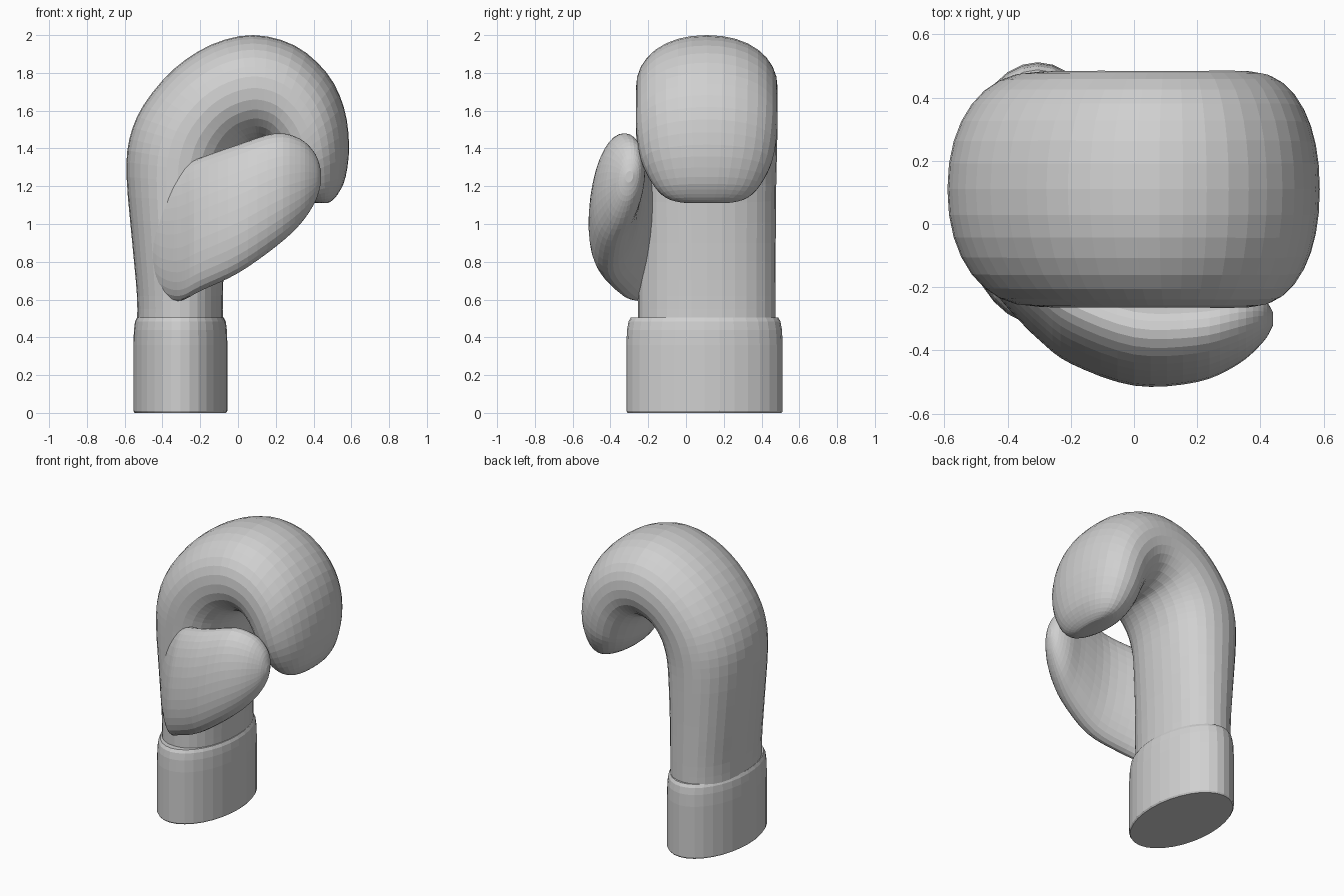
import bpy, bmesh, math
from mathutils import Vector

if "Cube" in bpy.data.objects:
    bpy.data.objects.remove(bpy.data.objects["Cube"])

grey = bpy.data.materials.new("light_grey")
grey.use_nodes = True
COLOUR = (0.63, 0.63, 0.63, 1)
grey.diffuse_color = COLOUR
grey.node_tree.nodes["Principled BSDF"].inputs["Base Color"].default_value = COLOUR


def smooth_rows(rows, steps):
    """Catmull-Rom interpolation of station rows."""
    out = []
    for i in range(len(rows) - 1):
        quad = [rows[max(i - 1, 0)], rows[i], rows[i + 1], rows[min(i + 2, len(rows) - 1)]]
        for s in range(steps):
            t = s / steps
            out.append([b + t / 2 * (c - a + t * (2*a - 5*b + 4*c - d + t * (3*(b - c) + d - a)))
                        for a, b, c, d in zip(*quad)])
    return out + [list(rows[-1])]


def loft(name, sections, power, sides=32):
    """Skin superellipse sections given as (centre, half axis, half axis)."""
    bm = bmesh.new()
    rings = []
    for centre, u, v in sections:
        ring = []
        for k in range(sides):
            a = 2 * math.pi * k / sides
            c, s = math.cos(a), math.sin(a)
            p = centre + u * math.copysign(abs(c) ** power, c) + v * math.copysign(abs(s) ** power, s)
            ring.append(bm.verts.new(p))
        rings.append(ring)
    for r, q in zip(rings, rings[1:]):
        for k in range(sides):
            n = (k + 1) % sides
            bm.faces.new((r[k], r[n], q[n], q[k]))
    bm.faces.new(rings[0])
    bm.faces.new(rings[-1])
    bmesh.ops.recalc_face_normals(bm, faces=bm.faces)
    mesh = bpy.data.meshes.new(name)
    bm.to_mesh(mesh)
    bm.free()
    mesh.materials.append(grey)
    obj = bpy.data.objects.new(name, mesh)
    bpy.context.collection.objects.link(obj)


# Hand: curled padded tube, rows are outer x, z, inner x, z, half width
hand = [
    (-.535, .45, -.08, .45, .365), (-.535, .62, -.08, .62, .365),
    (-.56, .9, -.07, .9, .365), (-.59, 1.25, -.05, 1.2, .368),
    (-.575, 1.45, -.025, 1.32, .372), (-.5, 1.63, .01, 1.39, .374),
    (-.34, 1.82, .05, 1.43, .375), (-.14, 1.95, .085, 1.44, .375),
    (.08, 2.0, .115, 1.44, .375), (.3, 1.945, .15, 1.42, .375),
    (.47, 1.8, .18, 1.37, .375), (.56, 1.62, .205, 1.31, .37),
    (.588, 1.42, .235, 1.24, .345), (.57, 1.25, .285, 1.17, .285),
    (.53, 1.16, .35, 1.125, .22), (.49, 1.118, .41, 1.112, .14),
    (.465, 1.11, .44, 1.11, .06),
]
sections = []
for ox, oz, ix, iz, w in smooth_rows(hand, 3):
    o, i = Vector((ox, .11, oz)), Vector((ix, .11, iz))
    sections.append(((o + i) / 2, (o - i) / 2, Vector((0, w, 0))))
loft("hand_padding", sections, .93)

# Thumb: leaning oval slices, rows are x, bottom z, top z, front y, rear y
thumb = [
    (-.52, .85, 1.18, -.07, .08), (-.45, .68, 1.25, -.195, .02),
    (-.38, .61, 1.28, -.28, -.03), (-.3, .595, 1.31, -.36, -.09),
    (-.2, .645, 1.35, -.435, -.16), (0, .74, 1.42, -.505, -.235),
    (.2, .88, 1.48, -.495, -.235), (.33, 1.0, 1.45, -.44, -.22),
    (.41, 1.12, 1.37, -.37, -.24), (.44, 1.22, 1.28, -.32, -.28),
]
sections = []
for x, low, high, front, rear in smooth_rows(thumb, 4):
    half = (high - low) / 2
    sections.append((Vector((x, (front + rear) / 2, (low + high) / 2)),
                     Vector((0, .12 * half, half)), Vector((0, (rear - front) / 2, 0))))
loft("thumb", sections, .95)

# Cuff: oval band with a rounded upper lip, rows are z, half x, half y
cuff = [(0, .242, .408), (.01, .249, .414), (.36, .249, .414), (.44, .246, .41),
        (.485, .24, .402), (.505, .23, .39)]
loft("wrist_cuff", [(Vector((-.305, .098, z)), Vector((rx, 0, 0)), Vector((0, ry, 0)))
                    for z, rx, ry in cuff], 1)
